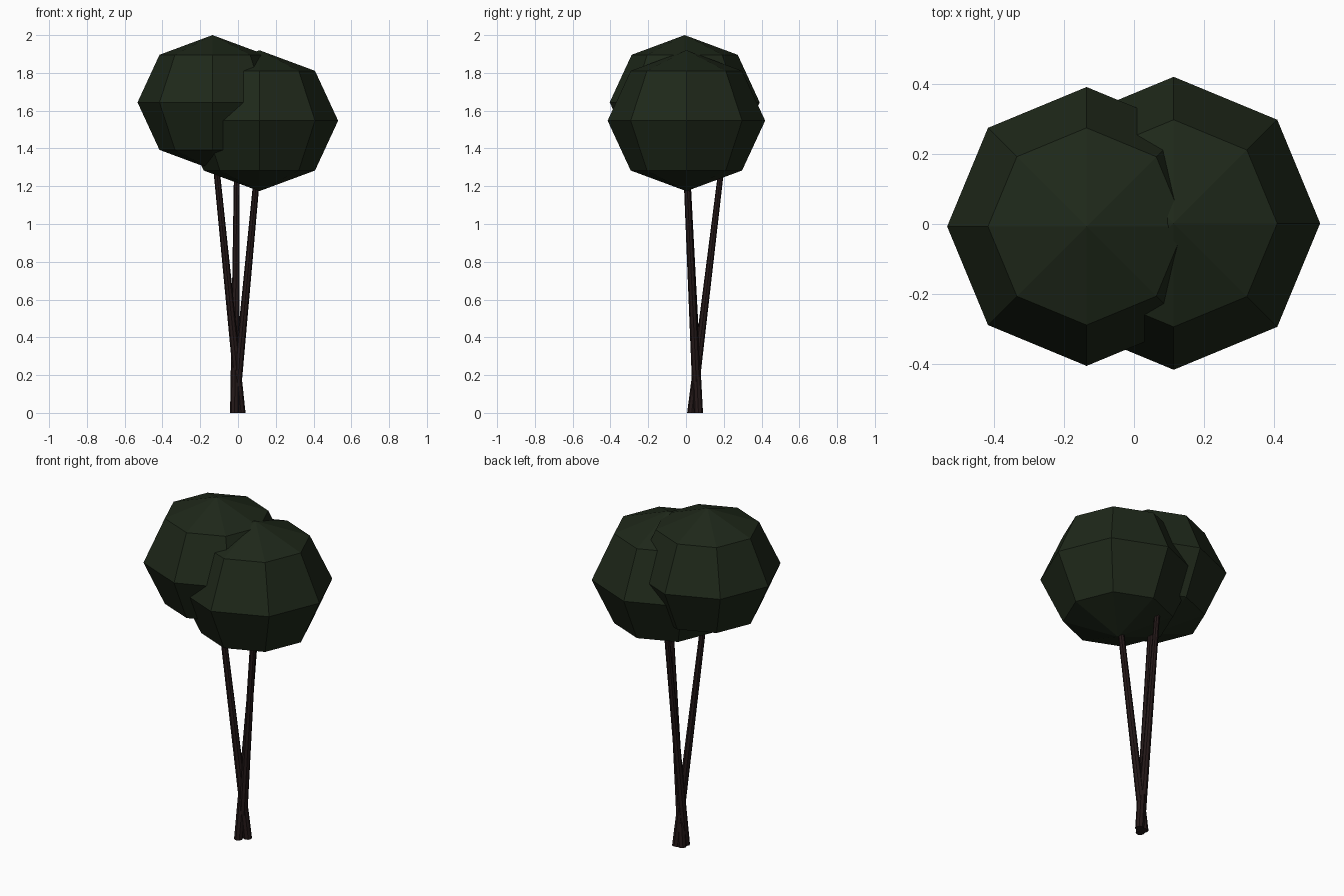
import bpy, bmesh, math
from mathutils import Vector

if "Cube" in bpy.data.objects:
    bpy.data.objects.remove(bpy.data.objects["Cube"])


def material(name, color):
    m = bpy.data.materials.new(name)
    m.diffuse_color = (*color, 1)
    m.use_nodes = True
    m.node_tree.nodes["Principled BSDF"].inputs["Base Color"].default_value = m.diffuse_color
    return m


LEAF = material("leaf", (0.013, 0.021, 0.010))
BARK = material("bark", (0.017, 0.009, 0.009))


def finish(name, bm, mat):
    bmesh.ops.recalc_face_normals(bm, faces=bm.faces)
    mesh = bpy.data.meshes.new(name)
    bm.to_mesh(mesh)
    bm.free()
    mesh.materials.append(mat)
    obj = bpy.data.objects.new(name, mesh)
    bpy.context.collection.objects.link(obj)
    return obj


def crown(name, center, r, rz):
    """Low-poly faceted foliage ball."""
    bm = bmesh.new()
    bmesh.ops.create_uvsphere(bm, u_segments=8, v_segments=4, radius=1)
    bmesh.ops.scale(bm, vec=(r, r, rz), verts=bm.verts)
    bmesh.ops.translate(bm, vec=center, verts=bm.verts)
    finish(name, bm, LEAF)


def stem(name, points, sides=8):
    """Tapered stem from horizontal rings; points are (x, y, z, radius)."""
    bm = bmesh.new()
    rings = []
    for x, y, z, r in points:
        rings.append([bm.verts.new((x + r * math.cos(a), y + r * math.sin(a), z))
                      for a in (2 * math.pi * i / sides for i in range(sides))])
    for lo, hi in zip(rings, rings[1:]):
        for i in range(sides):
            j = (i + 1) % sides
            bm.faces.new((lo[i], lo[j], hi[j], hi[i]))
    bm.faces.new(rings[0][::-1])
    bm.faces.new(rings[-1])
    finish(name, bm, BARK)


# Two overlapping crowns
crown("left_crown", (-0.135, -0.007, 1.644), 0.397, 0.356)
crown("right_crown", (0.113, 0.002, 1.547), 0.417, 0.373)

# Three leaning stems crossing near the ground
stem("left_trunk", [(0.016, 0.066, 0, 0.024), (-0.145, -0.01, 1.6, 0.015)])
stem("right_trunk", [(-0.018, 0.062, 0, 0.024), (0.128, -0.01, 1.55, 0.015)])
# Back stem bends at the top so its tip pokes out between the crowns
stem("back_trunk", [(-0.018, 0.03, 0, 0.024), (-0.006, 0.188, 1.3, 0.015),
                    (-0.075, 0.265, 1.42, 0.010)])
